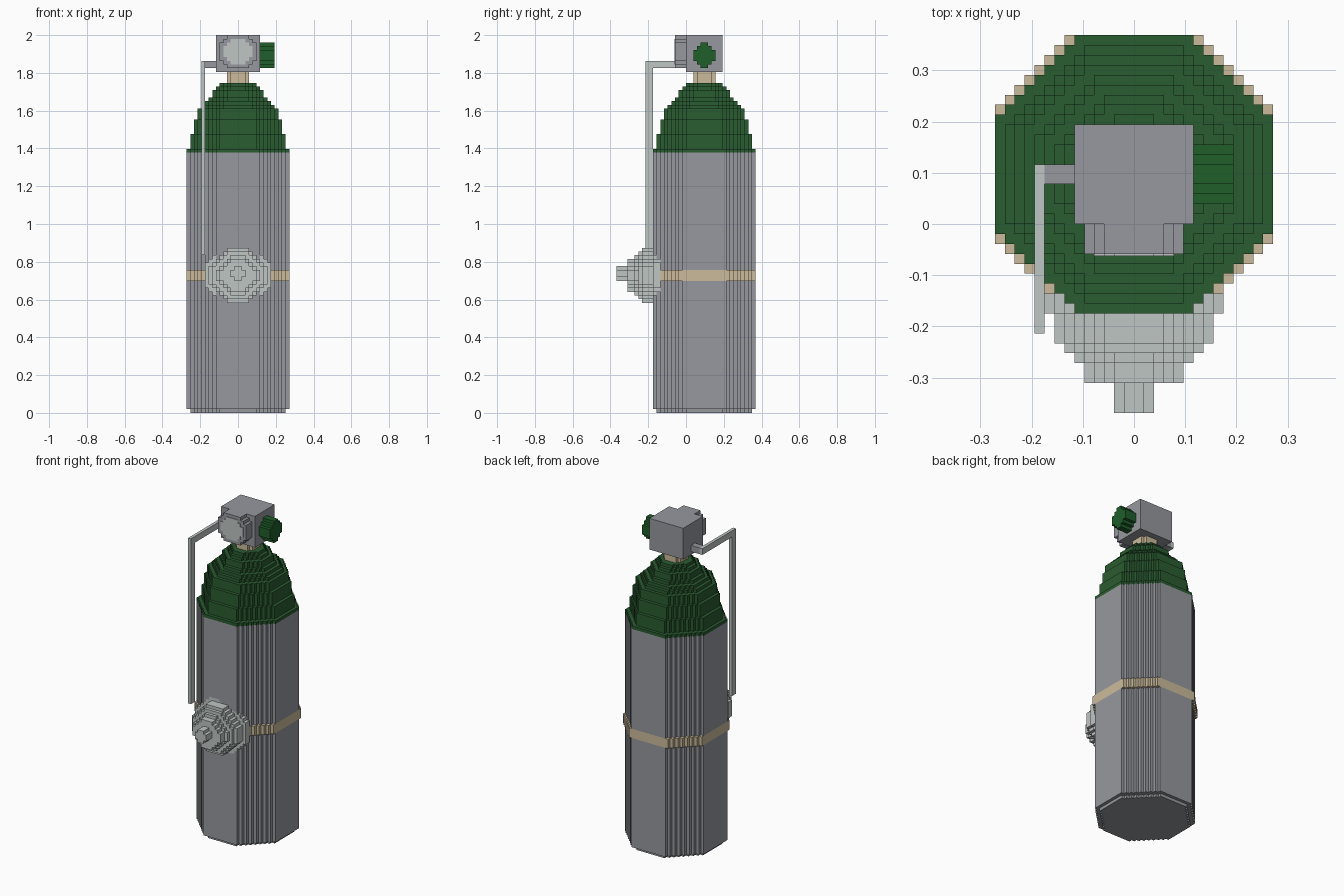
import bpy, bmesh
from mathutils import Vector

V = 2 / 103          # size of one block step
AXIS_Y = 5           # tank axis, in block steps

cube = bpy.data.objects.get("Cube")
if cube:
    bpy.data.objects.remove(cube, do_unlink=True)


def material(name, rgb):
    m = bpy.data.materials.new(name)
    m.use_nodes = True
    m.diffuse_color = (*rgb, 1)
    m.node_tree.nodes["Principled BSDF"].inputs["Base Color"].default_value = (*rgb, 1)
    return m


steel = material("steel grey", (0.305, 0.314, 0.342))
green = material("dark green", (0.023, 0.107, 0.03))
knob_green = material("knob green", (0.014, 0.113, 0.023))
pale = material("pale grey", (0.515, 0.565, 0.552))
tan = material("tan", (0.597, 0.497, 0.328))

# How a profile point (u, v) at depth w maps to x, y, z for each axis
AXES = {"x": lambda u, v, w: (w, u, v),
        "y": lambda u, v, w: (u, w, v),
        "z": lambda u, v, w: (u, v, w)}


def outline(a, b, cut):
    """Rectangle with half sizes a, b and corners cut back in unit steps."""
    quarter = [(a, b - cut)]
    for i in range(1, cut + 1):
        quarter += [(a - i, b - cut + i - 1), (a - i, b - cut + i)]
    flip = quarter[::-1]
    return (quarter + [(-u, v) for u, v in flip]
            + [(-u, -v) for u, v in quarter] + [(u, -v) for u, v in flip])


def stepped(name, mat, axis, centre, layers):
    """Stack of stepped prisms; each layer is (start, end, a, b, cut)."""
    bm = bmesh.new()
    for start, end, a, b, cut in layers:
        rings = [[bm.verts.new(Vector(AXES[axis](u + centre[0], v + centre[1], w)) * V)
                  for u, v in outline(a, b, cut)] for w in (start, end)]
        bm.faces.new(rings[0])
        bm.faces.new(rings[1])
        n = len(rings[0])
        for i in range(n):
            j = (i + 1) % n
            if rings[0][i].co != rings[0][j].co:
                bm.faces.new((rings[0][i], rings[0][j], rings[1][j], rings[1][i]))
    bmesh.ops.recalc_face_normals(bm, faces=bm.faces)
    return finish(name, mat, bm)


def box(name, mat, low, high):
    bm = bmesh.new()
    bmesh.ops.create_cube(bm, size=1)
    for v in bm.verts:
        v.co = Vector([(l + h) / 2 + c * (h - l) for l, h, c in zip(low, high, v.co)]) * V
    return finish(name, mat, bm)


def finish(name, mat, bm):
    mesh = bpy.data.meshes.new(name)
    bm.to_mesh(mesh)
    bm.free()
    mesh.materials.append(mat)
    ob = bpy.data.objects.new(name, mesh)
    bpy.context.collection.objects.link(ob)
    return ob


def octagon(start, end, half):
    return (start, end, half, half, half - round(half * 0.414))


# Tank body, split around the band
axis = (0, AXIS_Y)
stepped("tank_base", steel, "z", axis, [octagon(0, 1, 13)])
stepped("tank_lower_body", steel, "z", axis, [octagon(1, 36, 14)])
stepped("tank_band", tan, "z", axis, [(36, 39, 14, 14, 7)])
stepped("tank_upper_body", steel, "z", axis, [octagon(39, 71, 14)])

# Shoulder dome: layer count for each shrinking half width
dome, z = [], 71
for half, count in zip(range(14, 4, -1), (1, 4, 4, 3, 1, 1, 1, 2, 1, 1)):
    dome.append(octagon(z, z + count, half))
    z += count
stepped("shoulder_dome", green, "z", axis, dome)

# Neck and valve
stepped("neck", tan, "z", axis, [(90, 93, 3, 3, 1)])
box("valve_block", steel, (-6, 0, 93), (6, 10, 103))
stepped("gauge_rim", steel, "y", (0, 98.5), [(-3, 0, 5, 4.5, 2)])
stepped("gauge_face", pale, "y", (0, 98.5), [(-3.2, -3, 4, 3.5, 2)])
stepped("valve_knob", knob_green, "x", (AXIS_Y, 97.5), [(6, 10, 3, 3.5, 2)])

# Feed pipe
box("pipe_connector", steel, (-9, 4, 94), (-6, 6, 96))
box("pipe_top", pale, (-10, -9, 94), (-9, 6, 96))
box("pipe_drop", pale, (-10, -11, 43), (-9, -9, 96))

# Regulator dome with its front button
profile = [(-9, -7, 9), (-12, -9, 8), (-13, -12, 7), (-14, -13, 6), (-16, -14, 5)]
stepped("regulator", pale, "y", (0, 37.5),
        [(s, e, h, h - 0.5, h - round(h * 0.414)) for s, e, h in profile])
stepped("regulator_button", pale, "y", (0, 38), [(-19, -16, 2, 2, 1)])
